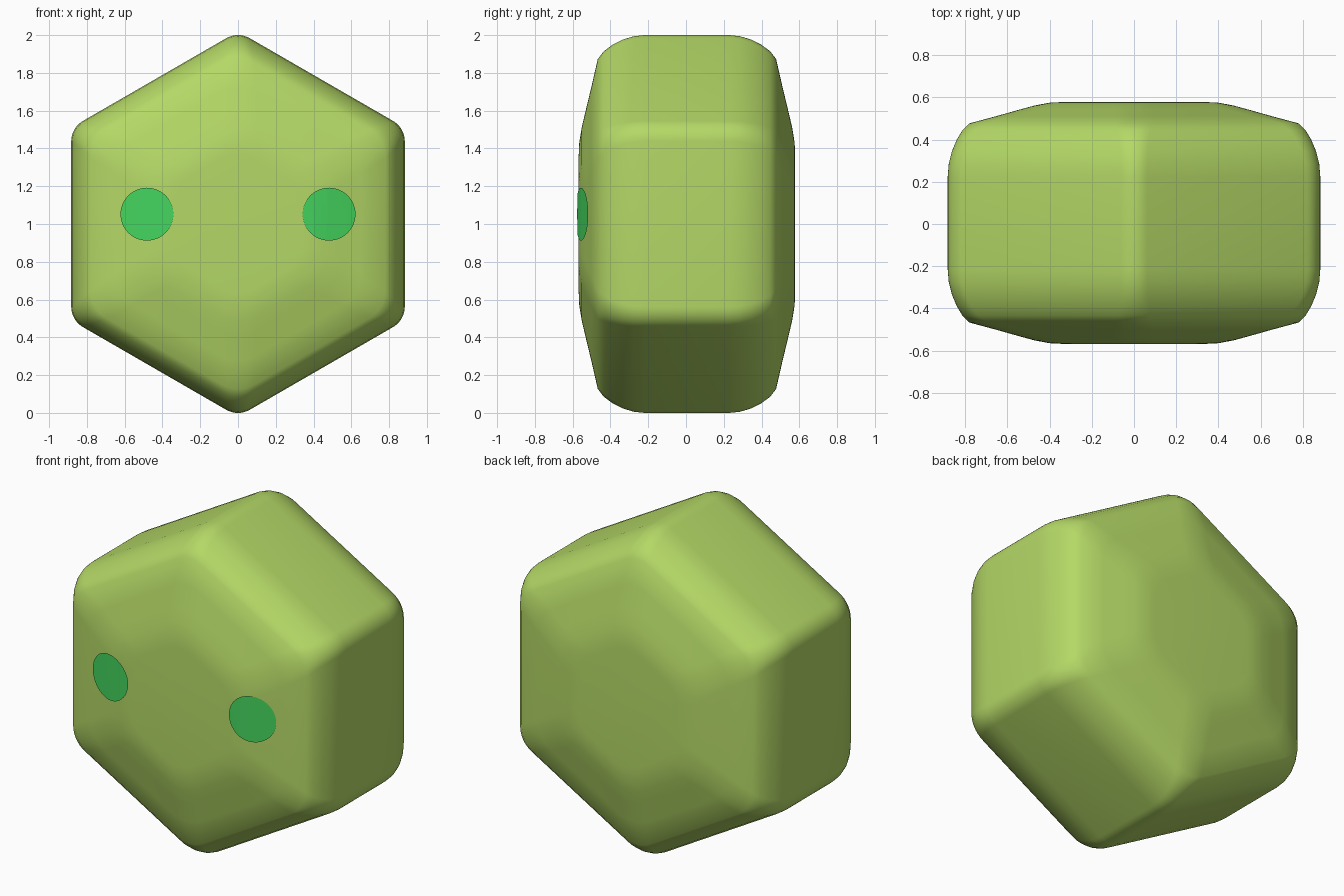
import bpy, bmesh, math
from mathutils import Vector

default = bpy.data.objects.get("Cube")
if default:
    bpy.data.objects.remove(default, do_unlink=True)

MID_Y, MID_Z = 0.005, 1.0
# Half profile of the body: (distance from centre to flat side, half depth, corner radius)
PROFILE = [(0.883, 0.22, 0.125), (0.878, 0.28, 0.126), (0.863, 0.34, 0.13),
           (0.84, 0.395, 0.14), (0.813, 0.44, 0.155), (0.78, 0.472, 0.175),
           (0.65, 0.507, 0.19), (0.54, 0.538, 0.2), (0.47, 0.557, 0.2),
           (0.40, 0.570, 0.2), (0.34, 0.573, 0.18)]


def material(name, color):
    mat = bpy.data.materials.new(name)
    mat.use_nodes = True
    mat.diffuse_color = color
    mat.node_tree.nodes["Principled BSDF"].inputs["Base Color"].default_value = color
    return mat


def finish(bm, name, mat):
    mesh = bpy.data.meshes.new(name)
    bm.to_mesh(mesh)
    bm.free()
    mesh.materials.append(mat)
    obj = bpy.data.objects.new(name, mesh)
    bpy.context.collection.objects.link(obj)
    bpy.ops.object.select_all(action='DESELECT')
    obj.select_set(True)
    bpy.context.view_layer.objects.active = obj
    bpy.ops.object.shade_smooth_by_angle(angle=math.radians(35))
    return obj


def rounded_hexagon(apothem, radius, y, steps=8):
    """Upright hexagon with arcs at its corners and a point at the top."""
    reach = (apothem - radius) / math.cos(math.pi / 6)
    points = []
    for corner in range(6):
        mid = math.pi / 2 + corner * math.pi / 3
        for i in range(steps + 1):
            a = mid + (i / steps - 0.5) * math.pi / 3
            points.append((reach * math.cos(mid) + radius * math.cos(a), y + MID_Y,
                           reach * math.sin(mid) + radius * math.sin(a) + MID_Z))
    return points


def front_depth(x):
    """Half depth of the body at a distance x from its middle."""
    for (a0, d0, _), (a1, d1, _) in zip(PROFILE, PROFILE[1:]):
        if a1 <= x <= a0:
            return d0 + (d1 - d0) * (a0 - x) / (a0 - a1)
    return PROFILE[-1][1]


green = material("leaf green", (0.456, 0.687, 0.133, 1))
emerald = material("emerald green", (0.058, 0.66, 0.112, 1))

# Body: loft of rounded hexagons from front to back
bm = bmesh.new()
sections = [(a, -d, r) for a, d, r in reversed(PROFILE)] + PROFILE
rings = [[bm.verts.new(p) for p in rounded_hexagon(a, r, y)] for a, y, r in sections]
for ring, following in zip(rings, rings[1:]):
    for i in range(len(ring)):
        j = (i + 1) % len(ring)
        bm.faces.new((ring[i], ring[j], following[j], following[i]))
bm.faces.new(rings[0])
bm.faces.new(rings[-1])
bmesh.ops.recalc_face_normals(bm, faces=bm.faces)
finish(bm, "body", green)

# Eyes: thin discs that follow the sloping front
for side, name in ((1, "left_eye"), (-1, "right_eye")):
    bm = bmesh.new()
    bmesh.ops.create_circle(bm, cap_ends=True, segments=48, radius=0.14)
    for v in bm.verts:
        v.co = Vector((v.co.x + 0.482, 0, v.co.y + 1.052))
    for apothem, _, _ in PROFILE:
        bmesh.ops.bisect_plane(bm, geom=bm.verts[:] + bm.edges[:] + bm.faces[:],
                               plane_co=(apothem, 0, 0), plane_no=(1, 0, 0))
    for v in bm.verts:
        v.co.y = MID_Y - front_depth(v.co.x) - 0.008
        v.co.x *= side
    bm.normal_update()
    wrong = [f for f in bm.faces if f.normal.y > 0]
    bmesh.ops.reverse_faces(bm, faces=wrong)
    finish(bm, name, emerald)
